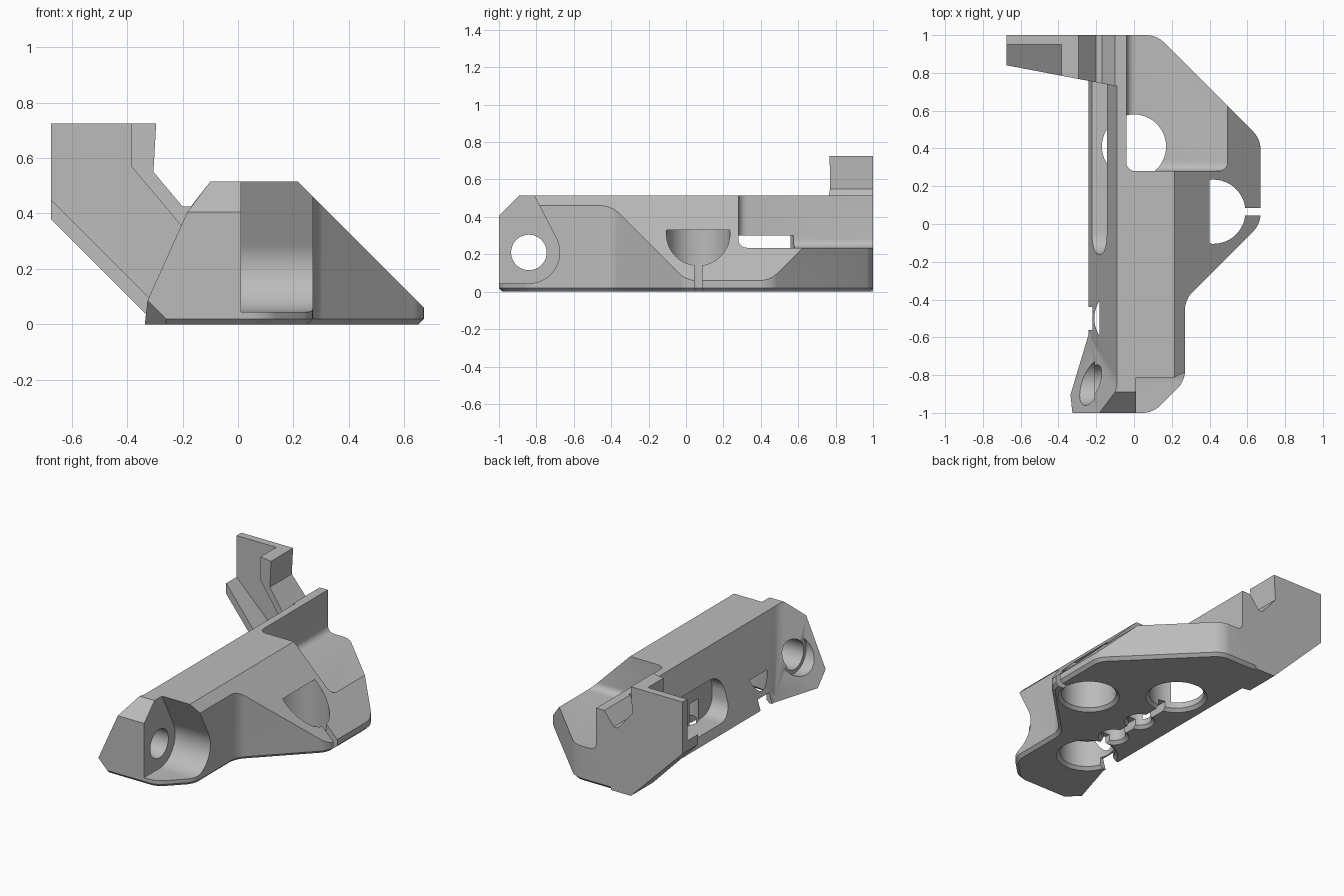
import bpy, bmesh, math
from mathutils import Vector

if "Cube" in bpy.data.objects:
    bpy.data.objects.remove(bpy.data.objects["Cube"], do_unlink=True)

grey = bpy.data.materials.new("matte_grey")
grey.use_nodes = True
grey.diffuse_color = (0.5, 0.5, 0.5, 1)
grey.node_tree.nodes["Principled BSDF"].inputs["Base Color"].default_value = (0.5, 0.5, 0.5, 1)


def finish(bm, name):
    bmesh.ops.recalc_face_normals(bm, faces=bm.faces)
    mesh = bpy.data.meshes.new(name)
    bm.to_mesh(mesh)
    bm.free()
    mesh.materials.append(grey)
    ob = bpy.data.objects.new(name, mesh)
    bpy.context.collection.objects.link(ob)
    return ob


def prism_bm(points, axis, lo, hi):
    """Extrude a 2D outline along one axis; the other two axes keep their order."""
    bm = bmesh.new()

    def place(p, t):
        co = list(p)
        co.insert(axis, t)
        return bm.verts.new(co)
    base = bm.faces.new([place(p, lo) for p in points])
    new = bmesh.ops.extrude_face_region(bm, geom=[base])["geom"]
    shift = Vector((0, 0, 0))
    shift[axis] = hi - lo
    bmesh.ops.translate(bm, vec=shift, verts=[v for v in new if isinstance(v, bmesh.types.BMVert)])
    bmesh.ops.recalc_face_normals(bm, faces=bm.faces)
    return bm


def prism(name, points, axis, lo, hi):
    return finish(prism_bm(points, axis, lo, hi), name)


def box_bm(x, y, z):
    return prism_bm([(x[0], y[0]), (x[1], y[0]), (x[1], y[1]), (x[0], y[1])], 2, *z)


def box(name, x, y, z):
    return finish(box_bm(x, y, z), name)


def circle(cx, cy, r, n=48):
    return [(cx + r * math.cos(2 * math.pi * i / n), cy + r * math.sin(2 * math.pi * i / n))
            for i in range(n)]


def slice_off(bm, co, no):
    """Remove everything on the side the normal points to, and cap the cut."""
    cut = bmesh.ops.bisect_plane(bm, geom=bm.verts[:] + bm.edges[:] + bm.faces[:], dist=1e-5,
                                 plane_co=co, plane_no=no, clear_outer=True)["geom_cut"]
    edges = [e for e in cut if isinstance(e, bmesh.types.BMEdge) and e.is_boundary]
    if edges:
        bmesh.ops.holes_fill(bm, edges=edges, sides=0)
    bmesh.ops.recalc_face_normals(bm, faces=bm.faces)


def combine(ob, tool, operation):
    mod = ob.modifiers.new("combine", "BOOLEAN")
    mod.operation, mod.solver, mod.object = operation, "EXACT", tool
    bpy.context.view_layer.objects.active = ob
    bpy.ops.object.modifier_apply(modifier=mod.name)
    bpy.data.objects.remove(tool, do_unlink=True)


def cut(tool):
    combine(body, tool, "DIFFERENCE")


# Body: rounded plan outline with a bevelled bottom rim
plan = [(-0.4, 1), (0.12, 1), (0.67, 0.45), (0.67, 0), (0.27, -0.4),
        (0.27, -0.83), (0.1, -1), (-0.23, -1), (-0.23, -0.6), (-0.4, -0.6)]
bm = prism_bm(plan, 2, 0, 0.515)
upright = [e for e in bm.edges if abs(e.verts[0].co.z - e.verts[1].co.z) > 0.1
           and e.verts[0].co.x > 0]
bmesh.ops.bevel(bm, geom=upright, offset=0.05, segments=6, profile=0.5, affect="EDGES")
rim = [e for e in bm.edges if max(v.co.z for v in e.verts) < 0.001]
bmesh.ops.bevel(bm, geom=rim, offset=0.02, segments=1, affect="EDGES")
body = finish(bm, "bracket_body")

# Sloping sides of the body
section = [(-0.24, 0), (-0.09, 0.515), (0.215, 0.515), (0.73, 0)]
combine(body, prism("side_slopes", section, 1, -1.2, 1.2), "INTERSECT")

# Pocket at the back with filleted inner edges
bm = box_bm((-0.04, 1.2), (0.28, 1.4), (0.235, 0.9))
inner = [e for e in bm.edges if sum((all(v.co.x < 0 for v in e.verts),
                                     all(v.co.y < 0.3 for v in e.verts),
                                     all(v.co.z < 0.3 for v in e.verts))) == 2]
bmesh.ops.bevel(bm, geom=inner, offset=0.045, segments=6, profile=0.5, affect="EDGES")
cut(finish(bm, "back_pocket"))

# Long rounded slot in the left-hand wall
bm = box_bm((-0.5, -0.08), (-0.16, 0.95), (0.06, 0.33))
ends = [e for e in bm.edges if abs(e.verts[0].co.x - e.verts[1].co.x) > 0.1]
bmesh.ops.bevel(bm, geom=ends, offset=0.11, segments=8, profile=0.5, affect="EDGES")
cut(finish(bm, "wall_slot"))

# Slanted lug at the front
bm = box_bm((-0.5, 0.0), (-1, -0.58), (0, 0.515))
for co, no in [((-0.365, -1, 0), (-1, 0.3, 0.45)),
               ((-0.24, -1, 0), (-1, -1, -1)),
               ((0, -1, 0.02), (0, -1, -1))]:
    slice_off(bm, co, no)
combine(body, finish(bm, "front_lug"), "UNION")

# Front top chamfer
cut(prism("front_chamfer", [(-1.1, 0.305), (-0.79, 0.615), (-1.1, 0.615)], 0, -1, 1))

# Rounded recess beside the lug
cy, cz, r = -0.84, 0.21, 0.165
arc = [(cy + r * math.cos(a), cz + r * math.sin(a))
       for a in (math.radians(-90 + 120 * i / 20) for i in range(21))]
recess = [(-1.1, 0.045)] + arc + [(-0.835, 0.56), (-1.1, 0.56)]
cut(prism("front_recess", recess, 0, 0.01, 1))

# Lug bore and its wider mouth
cut(prism("lug_bore", circle(cy, cz, 0.095), 0, -1, 1))
cut(prism("lug_mouth", circle(cy, cz, 0.12), 0, -1, -0.21))

# Round sockets in the underside, each with a flared rim
for x, y, radius, depth in [(0.42, 0.065, 0.17, 0.33), (0.0, 0.41, 0.17, 0.3),
                            (-0.04, -0.5, 0.17, 0.2), (-0.02, 0.03, 0.075, 0.2),
                            (-0.02, -0.22, 0.075, 0.2)]:
    cut(prism("socket", circle(x, y, radius), 2, -0.1, depth))
    bm = prism_bm(circle(x, y, radius), 2, -0.02, 0.02)
    for v in bm.verts:
        if v.co.z < 0:
            v.co.x, v.co.y = x + (v.co.x - x) * (1 + 0.04 / radius), y + (v.co.y - y) * (1 + 0.04 / radius)
    cut(finish(bm, "socket_rim"))

# Slits and wire channel
cut(box("side_slit", (0.55, 0.8), (0.045, 0.085), (-0.1, 0.4)))
cut(box("left_slit", (-0.4, -0.15), (-0.56, -0.44), (-0.1, 0.07)))
cut(box("wire_channel", (-0.045, 0.005), (-0.5, 0.4), (-0.1, 0.06)))

# Raised arm at the back, with a tapered front and a channel between two ribs
outline = [(-0.675, 0.725), (-0.295, 0.725), (-0.305, 0.55), (-0.2, 0.425), (-0.17, 0.425),
           (-0.1, 0.515), (-0.06, 0.515), (-0.06, 0.4), (-0.15, 0), (-0.295, 0), (-0.675, 0.38)]
arm = prism("support_arm", outline, 1, 0.5, 1)
taper = [(-0.8, 0.4), (0.1, 0.4), (0.1, 0.693), (-0.8, 0.864)]
combine(arm, prism("arm_taper", taper, 2, -0.2, 1), "DIFFERENCE")
channel = [(-0.75, 0.525), (-0.75, 0.8), (-0.385, 0.8), (-0.385, 0.57),
           (-0.2, 0.35), (-0.2, 0.08), (-0.255, 0.03)]
combine(arm, prism("arm_channel", channel, 1, 0.4, 0.95), "DIFFERENCE")
combine(body, arm, "UNION")

# Smooth rounded areas while keeping the hard edges
bpy.ops.object.select_all(action="DESELECT")
body.select_set(True)
bpy.context.view_layer.objects.active = body
bpy.ops.object.shade_smooth_by_angle(angle=math.radians(30))
